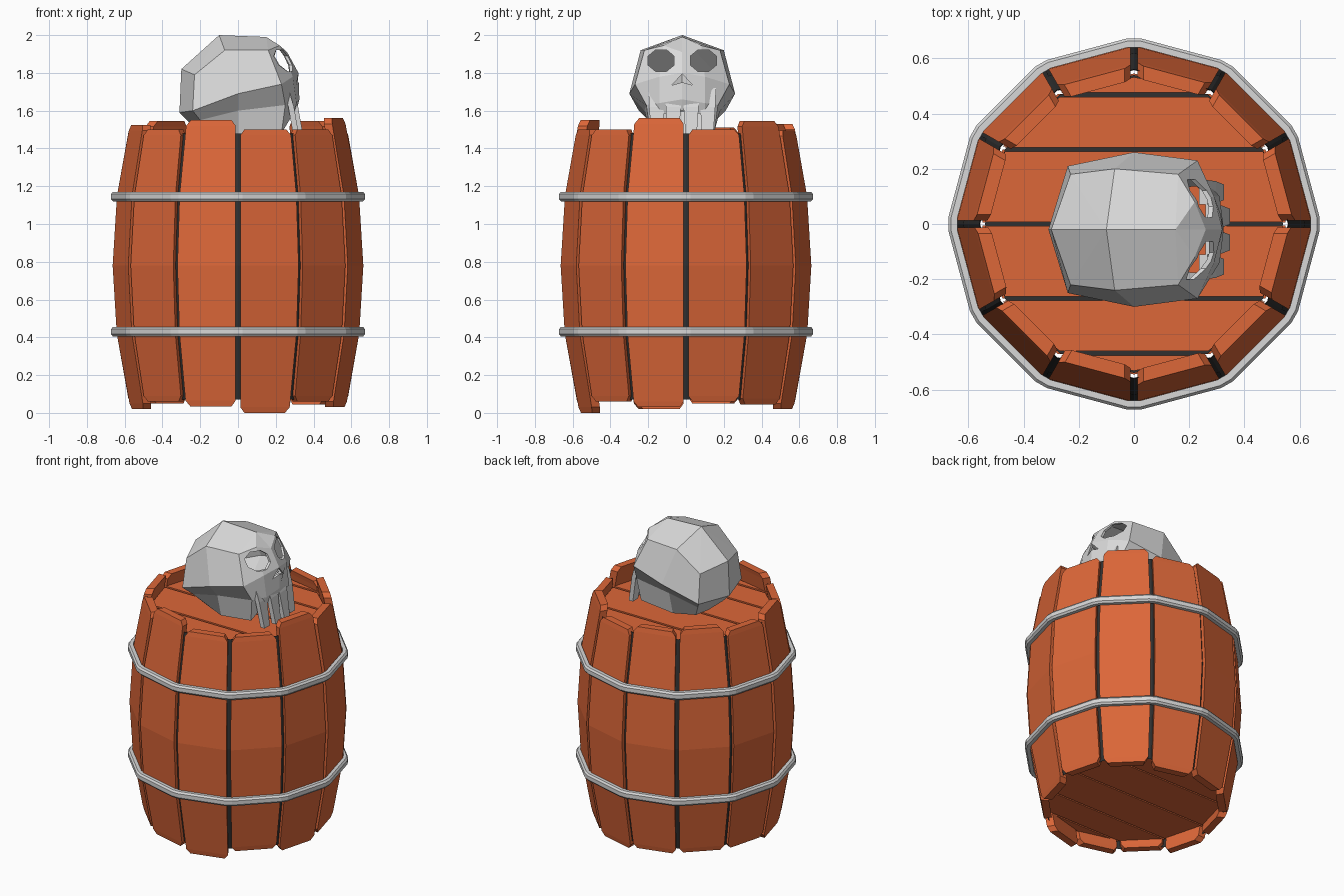
import bpy, bmesh
from math import sin, cos, radians, pi
from mathutils import Matrix, Vector

if "Cube" in bpy.data.objects:
    bpy.data.objects.remove(bpy.data.objects["Cube"])


def material(name, rgb):
    m = bpy.data.materials.new(name)
    m.use_nodes = True
    m.diffuse_color = (*rgb, 1)
    m.node_tree.nodes["Principled BSDF"].inputs["Base Color"].default_value = (*rgb, 1)
    return m


wood = material("orange_wood", (0.72, 0.135, 0.04))
dark = material("dark_gap", (0.03, 0.03, 0.03))
metal = material("hoop_grey", (0.68, 0.68, 0.68))
bone = material("bone_grey", (0.7, 0.7, 0.7))


def finish(bm, name, mat, normals=True):
    bmesh.ops.remove_doubles(bm, verts=bm.verts, dist=1e-4)
    if normals:
        bmesh.ops.recalc_face_normals(bm, faces=bm.faces)
    me = bpy.data.meshes.new(name)
    bm.to_mesh(me)
    bm.free()
    me.materials.append(mat)
    ob = bpy.data.objects.new(name, me)
    bpy.context.collection.objects.link(ob)
    return ob


def loft(name, rings, mat, caps=True, loop=False):
    """Skin a row of closed rings; caps fill the ends, loop joins last to first."""
    bm = bmesh.new()
    vs = [[bm.verts.new(p) for p in ring] for ring in rings]
    n = len(vs[0])
    for a, b in zip(vs, vs[1:] + (vs[:1] if loop else [])):
        for i in range(n):
            j = (i + 1) % n
            bm.faces.new((a[i], a[j], b[j], b[i]))
    if caps and not loop:
        bm.faces.new(vs[0])
        bm.faces.new(vs[-1])
    return finish(bm, name, mat)


def radius(z):
    return 0.667 - 0.092 * ((z - 0.78) / 0.74) ** 2


# Staves: bulging planks with chamfered, uneven ends
tops = [1.5, 1.545, 1.495, 1.53, 1.545, 1.51, 1.525, 1.5, 1.55, 1.5, 1.5, 1.56]
bottoms = [0.06, 0.045, 0.02, 0.04, 0.05, 0.05, 0.02, 0.06, 0.035, 0.0, 0.06, 0.03]
for k, (top, bottom) in enumerate(zip(tops, bottoms)):
    rings = []
    for z in (bottom, bottom + 0.03, 0.42, 0.78, 1.15, top - 0.03, top):
        r, trim = radius(z), 0.035 if z in (top, bottom) else 0.013
        out, inn = r * cos(pi / 12), (r - 0.05) * cos(pi / 12)
        ho, hi = r * sin(pi / 12) - trim, (r - 0.05) * sin(pi / 12) - trim
        rings.append([Vector(p) for p in
                      ((out, -ho, z), (out, ho, z), (inn, hi, z), (inn, -hi, z))])
    turn = Matrix.Rotation(radians(15 + 30 * k), 3, "Z")
    loft(f"stave_{k + 1}", [[turn @ p for p in ring] for ring in rings], wood)


# Dark inner wall showing between the staves
def polygon(r, z):
    return [(r * cos(radians(30 * i)), r * sin(radians(30 * i)), z) for i in range(12)]


loft("inner_wall", [polygon(radius(z) - 0.025, z)
                    for z in (0.07, 0.42, 0.78, 1.15, 1.48)], dark, caps=False)
loft("lid_backing", [polygon(0.54, 1.385), polygon(0.54, 1.395)], dark)

# Hoops: bevelled band with a small flat at every corner
for name, z0 in (("upper_hoop", 1.145), ("lower_hoop", 0.43)):
    rings = []
    for i in range(24):
        a = radians(30 * (i // 2) + (2 if i % 2 else -2))
        section = ((0.64, -0.025), (0.663, -0.025), (0.673, -0.013),
                   (0.673, 0.013), (0.663, 0.025), (0.64, 0.025))
        rings.append([(r * cos(a), r * sin(a), z0 + z) for r, z in section])
    loft(name, rings, metal, loop=True)


# Lid and base: six planks that fill a twelve-sided disc
def planks(name, z0, z1, r, gap):
    for k in range(6):
        a, b = radians(-90 + 30 * k), radians(-60 + 30 * k)
        y0, y1 = r * sin(a) + gap, r * sin(b) - gap
        x0, x1 = r * cos(a), r * cos(b)
        loft(f"{name}_plank_{k + 1}",
             [[(-x0, y0, z), (x0, y0, z), (x1, y1, z), (-x1, y1, z)] for z in (z0, z1)], wood)


planks("lid", 1.39, 1.43, 0.54, 0.008)
planks("base", 0.12, 0.16, 0.55, 0.005)

# Skull shell: rows run from crown to base, each from back centre to face centre
MID = -0.02
rows = [
    [(-.1, 0, 2), (-.1, 0, 2), (-.1, 0, 2), (.15, 0, 1.99), (.15, 0, 1.99), (.15, 0, 1.99)],
    [(-.3, 0, 1.82), (-.23, .2, 1.79), (-.07, .22, 1.92), (.16, .2, 1.92), (.22, .1, 1.945), (.26, 0, 1.91)],
    [(-.31, 0, 1.59), (-.24, .23, 1.6), (0, .28, 1.69), (.23, .25, 1.74), (.29, .12, 1.78), (.32, 0, 1.8)],
    [(-.26, 0, 1.54), (-.2, .18, 1.55), (0, .2, 1.6), (.25, .19, 1.63), (.31, .12, 1.64), (.325, 0, 1.66)],
    [(-.15, 0, 1.45), (-.13, .1, 1.45), (0, .16, 1.45), (.23, .17, 1.48), (.29, .12, 1.58), (.31, 0, 1.6)],
]
bm = bmesh.new()
for side in (1, -1):
    grid = [[bm.verts.new((x, MID + side * y, z)) for x, y, z in row] for row in rows]
    for up, low in zip(grid, grid[1:]):
        for i in range(5):
            quad = (up[i], low[i], low[i + 1], up[i + 1])
            bm.faces.new(quad if side < 0 else quad[::-1])
bmesh.ops.remove_doubles(bm, verts=bm.verts, dist=1e-4)
bmesh.ops.dissolve_degenerate(bm, edges=bm.edges, dist=1e-4)
skull = finish(bm, "skull", bone)
shell = skull.modifiers.new("shell", "SOLIDIFY")
shell.thickness = 0.015
shell.offset = -1


# Eye and nose openings cut through the face
def cut(name, outline, x0):
    tool = loft(name, [[(x, y, z) for y, z in outline] for x in (x0, 0.5)], bone)
    tool.hide_render = True
    tool.hide_viewport = True
    tool.display_type = "WIRE"
    mod = skull.modifiers.new(name, "BOOLEAN")
    mod.object, mod.operation, mod.solver = tool, "DIFFERENCE", "EXACT"
    return tool


tools = []
for name, side in (("left_eye_cutter", 1), ("right_eye_cutter", -1)):
    ring = [radians(22.5 + 45 * i) for i in range(8)]
    tools.append(cut(name, [(MID + side * (0.112 + 0.075 * cos(a)), 1.865 + 0.062 * sin(a))
                            for a in ring], 0.1))
tools.append(cut("nose_cutter", [(MID - 0.055, 1.735), (MID, 1.75),
                                 (MID + 0.055, 1.735), (MID, 1.795)], 0.25))
bpy.context.view_layer.update()
cut_mesh = bpy.data.meshes.new_from_object(
    skull.evaluated_get(bpy.context.evaluated_depsgraph_get()))
skull.modifiers.clear()
skull.data = cut_mesh
for tool in tools:
    bpy.data.objects.remove(tool)

# Upper teeth: four tapering wedges
for k, y in enumerate((-0.135, -0.047, 0.047, 0.135)):
    y += MID
    inset = abs(y - MID) * 0.25
    rings = []
    for x, z, h in ((0.3, 1.72, 0.044), (0.33, 1.62, 0.04), (0.36, 1.45, 0.028)):
        x -= inset
        rings.append([(x - 0.03, y - h, z), (x, y - h, z), (x, y + h, z), (x - 0.03, y + h, z)])
    loft(f"tooth_{k + 1}", rings, bone)
